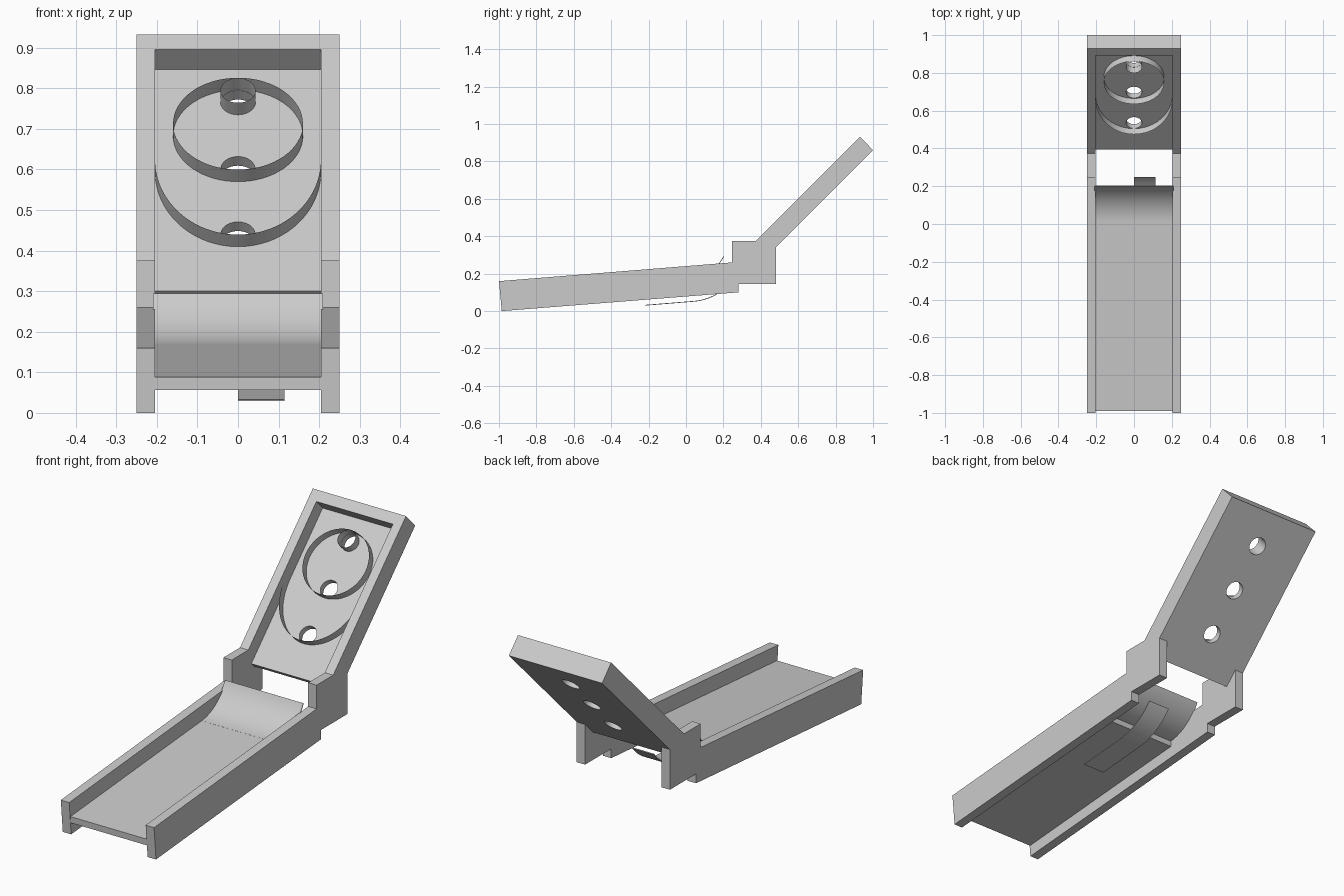
import bpy, bmesh, math

if "Cube" in bpy.data.objects:
    bpy.data.objects.remove(bpy.data.objects["Cube"])

SLOPE = 0.08          # lane incline
R2 = math.sqrt(0.5)   # target board leans back at 45 degrees
SURF = 0.095          # board face lies on y = z + SURF


def new_object(name, bm, smooth=False):
    bmesh.ops.recalc_face_normals(bm, faces=bm.faces)
    mesh = bpy.data.meshes.new(name)
    bm.to_mesh(mesh)
    bm.free()
    ob = bpy.data.objects.new(name, mesh)
    bpy.context.collection.objects.link(ob)
    if smooth:
        bpy.context.view_layer.objects.active = ob
        ob.select_set(True)
        bpy.ops.object.shade_smooth_by_angle(angle=math.radians(35))
        ob.select_set(False)
    return ob


def extrude_profile(name, pts, x0, x1, smooth=False):
    """Closed (y, z) profile extruded along x."""
    bm = bmesh.new()
    face = bm.faces.new([bm.verts.new((x0, y, z)) for y, z in pts])
    geo = bmesh.ops.extrude_face_region(bm, geom=[face])["geom"]
    bmesh.ops.translate(bm, vec=(x1 - x0, 0, 0),
                        verts=[v for v in geo if isinstance(v, bmesh.types.BMVert)])
    return new_object(name, bm, smooth)


def sweep_up(start, end, n=20):
    """Arc leaving the lane incline at start and rising to end."""
    dy, dz = end[0] - start[0], end[1] - start[1]
    a0 = math.atan(SLOPE)
    a1 = 2 * math.atan2(dz, dy) - a0
    r = math.hypot(dy, dz) / (2 * math.sin((a1 - a0) / 2))
    out = []
    for i in range(n + 1):
        a = a0 + (a1 - a0) * i / n
        out.append((start[0] + r * (math.sin(a) - math.sin(a0)),
                    start[1] + r * (math.cos(a0) - math.cos(a))))
    return out


def sheet(name, path, x0, x1, thick=0.004):
    """Thin plate following a (y, z) path."""
    under = []
    for i, (y, z) in enumerate(path):
        p, q = path[max(i - 1, 0)], path[min(i + 1, len(path) - 1)]
        d = math.hypot(q[0] - p[0], q[1] - p[1])
        under.append((y + thick * (q[1] - p[1]) / d, z - thick * (q[0] - p[0]) / d))
    return extrude_profile(name, path + under[::-1], x0, x1, True)


def on_board(x, z, n):
    """Point on the leaning board, n above its face."""
    return (x, z + SURF - R2 * n, z + R2 * n)


def tube(name, zc, rx, rs, n0, n1, start=0.0, span=2 * math.pi, caps=False, seg=64):
    """Elliptical wall standing square to the board."""
    bm = bmesh.new()
    closed = span > 6.28
    count = seg if closed else seg + 1
    rows = []
    for n in (n0, n1):
        rows.append([bm.verts.new(on_board(rx * math.cos(start + span * i / seg),
                                           zc + R2 * rs * math.sin(start + span * i / seg), n))
                     for i in range(count)])
    for i in range(seg):
        j = (i + 1) % count
        bm.faces.new((rows[0][i], rows[0][j], rows[1][j], rows[1][i]))
    if caps:
        for row in rows:
            bm.faces.new(row)
    return new_object(name, bm, not caps)


# side panels: lane rail, hinge block and board rail in one outline
side = [(-1.0, 0.16), (-0.985, 0.0), (0.28, 0.10), (0.28, 0.145), (0.48, 0.145),
        (0.48, 0.34), (1.0, 0.86), (0.93, 0.933), (0.372, 0.375), (0.245, 0.375),
        (0.245, 0.26)]
for name, s in (("left_side_panel", -1), ("right_side_panel", 1)):
    extrude_profile(name, side, s * 0.205, s * 0.25)

# lane floor
extrude_profile("lane_floor", [(-0.99, 0.088), (-0.988, 0.057), (0.02, 0.138), (0.02, 0.169)],
                -0.205, 0.205)

# launch ramp at the end of the lane
sheet("launch_ramp", sweep_up((0.015, 0.169), (0.2, 0.294)), -0.21, 0.21)

# narrow curved return chute under the lane
sheet("return_chute", [(-0.22, 0.033)] + sweep_up((0.04, 0.054), (0.245, 0.163)), 0.0, 0.115)

# target board
board = extrude_profile("target_board", [(0.395, 0.30), (0.965, 0.87), (0.988, 0.848),
                                         (0.418, 0.278)], -0.205, 0.205)

# top rail closing the board
extrude_profile("top_rail", [(0.93, 0.933), (1.0, 0.86), (0.963, 0.823), (0.893, 0.896)],
                -0.205, 0.205)

# holes through the board
for i, zc in enumerate((0.765, 0.602, 0.441)):
    cutter = tube("hole_cutter", zc, 0.042, 0.042, -0.08, 0.03, caps=True, seg=40)
    mod = board.modifiers.new("hole", "BOOLEAN")
    mod.object, mod.operation, mod.solver = cutter, "DIFFERENCE", "EXACT"
    bpy.context.view_layer.objects.active = board
    bpy.ops.object.modifier_apply(modifier=mod.name)
    bpy.data.objects.remove(cutter)
board.select_set(True)
bpy.ops.object.shade_smooth_by_angle(angle=math.radians(30))
board.select_set(False)

# raised score rings: small collar, full ring and open lower arc
tube("top_hole_collar", 0.765, 0.043, 0.043, 0.0, 0.042, seg=40)
tube("score_ring", 0.683, 0.16, 0.16, 0.0, 0.042)
tube("lower_score_arc", 0.595, 0.2045, 0.262, 0.0, 0.042, math.pi, math.pi)
